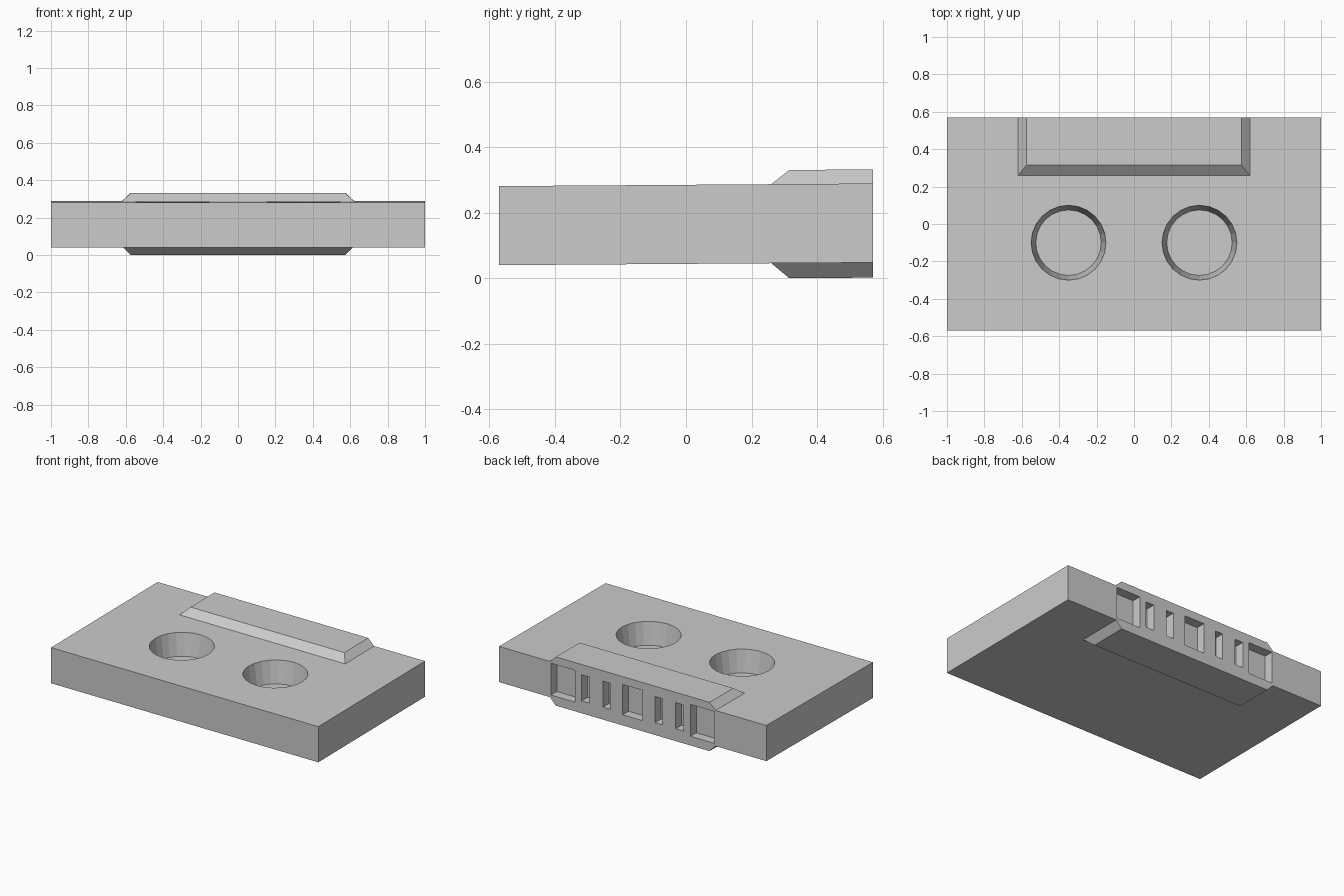
import bpy, bmesh
from mathutils import Vector

if "Cube" in bpy.data.objects:
    bpy.data.objects.remove(bpy.data.objects["Cube"])

SLOPE = 0.007          # the slab rises slightly toward the back
BACK = 0.57


def make_object(name, bm):
    bmesh.ops.recalc_face_normals(bm, faces=bm.faces)
    mesh = bpy.data.meshes.new(name)
    bm.to_mesh(mesh)
    bm.free()
    obj = bpy.data.objects.new(name, mesh)
    bpy.context.collection.objects.link(obj)
    return obj


def box(name, x, y, z):
    bm = bmesh.new()
    bmesh.ops.create_cube(bm, size=1)
    lo, hi = Vector((x[0], y[0], z[0])), Vector((x[1], y[1], z[1]))
    for v in bm.verts:
        v.co = (lo + hi) / 2 + v.co * (hi - lo)
    return make_object(name, bm)


def tilt(obj):
    for v in obj.data.vertices:
        v.co.z += SLOPE * v.co.y


def carve(target, cutter):
    tilt(cutter)
    mod = target.modifiers.new("carve", 'BOOLEAN')
    mod.operation = 'DIFFERENCE'
    mod.solver = 'EXACT'
    mod.object = cutter
    bpy.context.view_layer.objects.active = target
    bpy.ops.object.modifier_apply(modifier=mod.name)
    bpy.data.objects.remove(cutter)


def flange(name, z_base, z_outer):
    # bevelled pad, flush with the back and open where it meets the slab
    bm = bmesh.new()
    rings = []
    for hw, y0, z in ((0.62, 0.26, z_base), (0.575, 0.315, z_outer)):
        rings.append([bm.verts.new((x, y, z)) for x, y in
                      ((-hw, y0), (hw, y0), (hw, BACK), (-hw, BACK))])
    base, outer = rings
    for i in range(4):
        j = (i + 1) % 4
        bm.faces.new((base[i], base[j], outer[j], outer[i]))
    bm.faces.new(outer)
    obj = make_object(name, bm)
    # recalculated normals may be ambiguous on an open shell
    cap = obj.data.polygons[4]
    if cap.normal.z * (z_outer - z_base) < 0:
        obj.data.flip_normals()
    tilt(obj)
    return obj


# Main slab
slab = box("slab", (-1, 1), (-BACK, BACK), (0.044, 0.285))
tilt(slab)

# Two tapered round pockets in the top
for side in (-1, 1):
    bm = bmesh.new()
    depth, extra = 0.15, 0.03
    top_r = 0.20 + 0.025 * extra / depth
    bmesh.ops.create_cone(bm, cap_ends=True, segments=24, radius1=0.175,
                          radius2=top_r, depth=depth + extra)
    bmesh.ops.translate(bm, verts=bm.verts, vec=(
        side * 0.35, -0.10, 0.285 - depth + (depth + extra) / 2))
    carve(slab, make_object("pocket_cutter", bm))

# Row of sockets in the back: centre x, width, bottom z, top z
sockets = [(0, 0.15, 0.07, 0.275)]
for side in (-1, 1):
    sockets += [(side * 0.195, 0.055, 0.082, 0.258),
                (side * 0.352, 0.06, 0.082, 0.258),
                (side * 0.522, 0.18, 0.06, 0.275)]
for cx, w, z0, z1 in sockets:
    carve(slab, box("socket_cutter", (cx - w / 2, cx + w / 2),
                    (BACK - 0.063, BACK + 0.1), (z0, z1)))

# Bevelled flanges above and below the socket row
flange("upper_flange", 0.285, 0.328)
flange("lower_flange", 0.044, -0.002)
